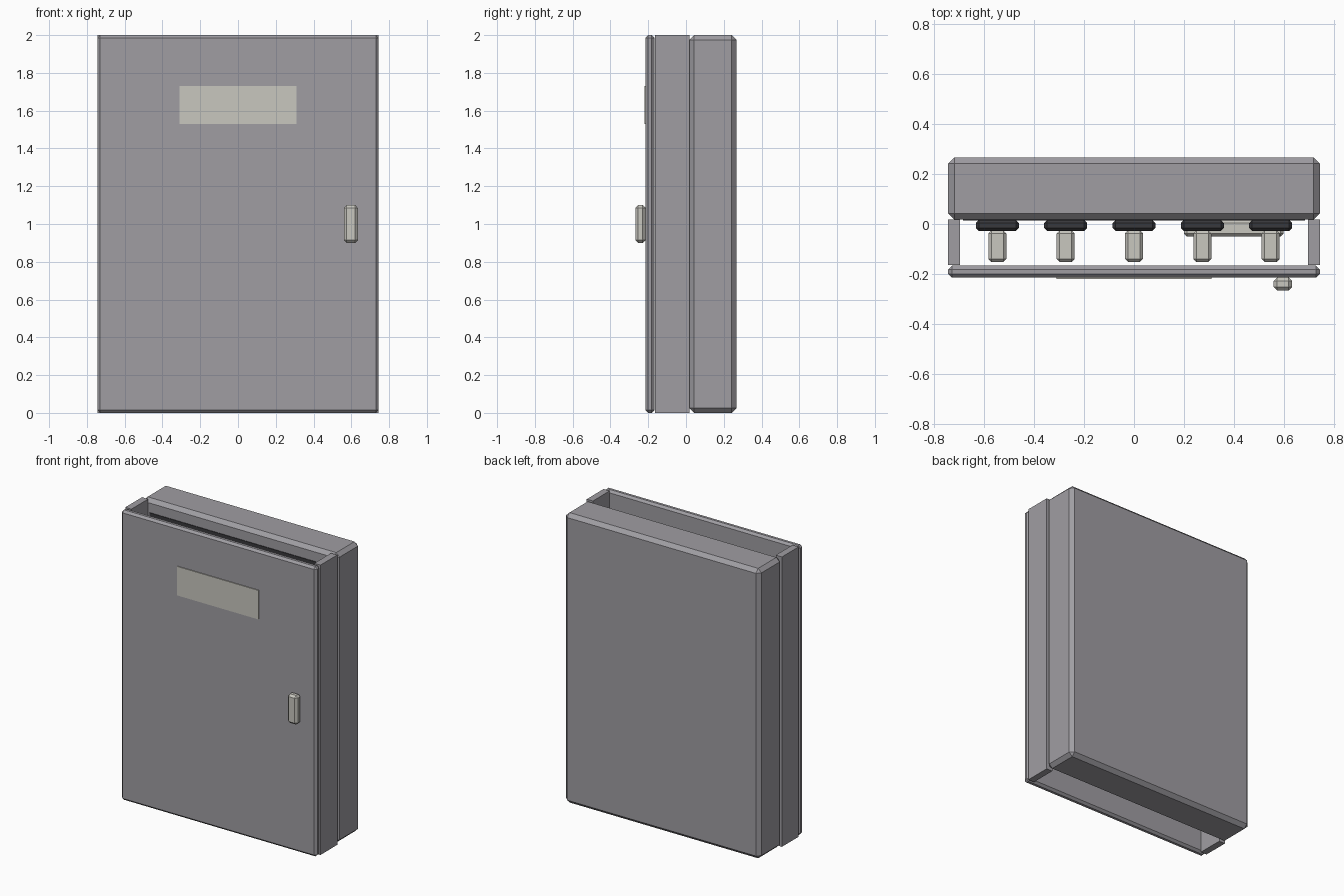
import bpy, bmesh
from mathutils import Vector

cube = bpy.data.objects.get("Cube")
if cube:
    bpy.data.objects.remove(cube, do_unlink=True)


def material(name, rgb):
    m = bpy.data.materials.new(name)
    m.use_nodes = True
    color = (*rgb, 1)
    m.diffuse_color = color
    m.node_tree.nodes["Principled BSDF"].inputs["Base Color"].default_value = color
    return m


GREY = material("painted grey metal", (0.35, 0.34, 0.365))
BEIGE = material("pale beige plastic", (0.58, 0.57, 0.52))
DARK = material("dark charcoal", (0.04, 0.04, 0.045))


def box(name, x, y, z, mat, chamfer=0):
    """Chamfered box given by its (min, max) range on each axis."""
    low, high = (Vector(c) for c in zip(x, y, z))
    bm = bmesh.new()
    bmesh.ops.create_cube(bm, size=1)
    bmesh.ops.scale(bm, vec=high - low, verts=bm.verts)
    if chamfer:
        bmesh.ops.bevel(bm, geom=bm.edges[:], offset=chamfer,
                        segments=1, affect='EDGES')
    mesh = bpy.data.meshes.new(name)
    bm.to_mesh(mesh)
    bm.free()
    mesh.materials.append(mat)
    obj = bpy.data.objects.new(name, mesh)
    obj.location = (low + high) / 2
    bpy.context.collection.objects.link(obj)
    return obj


def around(centre, half):
    return centre - half, centre + half


W = 0.745

# Cabinet shell, open at the top and bottom between body and door
box("back_body", (-W, W), (0.018, 0.267), (0, 2), GREY, 0.025)
box("left_side_wall", (0.698, W), (-0.165, 0.018), (0, 2), GREY)
box("right_side_wall", (-W, -0.698), (-0.165, 0.018), (0, 2), GREY)

# Door with label plate and handle
box("door", (-W, W), (-0.215, -0.167), (0, 2), GREY, 0.015)
box("label_plate", (-0.31, 0.31), (-0.221, -0.213), (1.53, 1.73), BEIGE)
box("door_handle", (0.56, 0.634), (-0.267, -0.215), (0.9, 1.1), BEIGE, 0.014)

# Inner mounting panel
box("inner_panel", (-0.685, 0.685), (0.014, 0.022), (0.09, 1.91), DARK)

# Rows of breakers, each with a toggle lever
for row, z in enumerate((1.45, 0.95)):
    for col in range(5):
        x = (col - 2) * 0.274
        box(f"breaker_{row}_{col}", around(x, 0.086), (-0.028, 0.016),
            around(z, 0.16), DARK, 0.012)
        box(f"toggle_{row}_{col}", around(x, 0.036), (-0.152, -0.026),
            around(z, 0.05), BEIGE, 0.012)

# Terminal cover low on the panel
box("terminal_cover", (0.2, 0.6), (-0.05, 0.016), (0.3, 0.5), BEIGE, 0.012)
